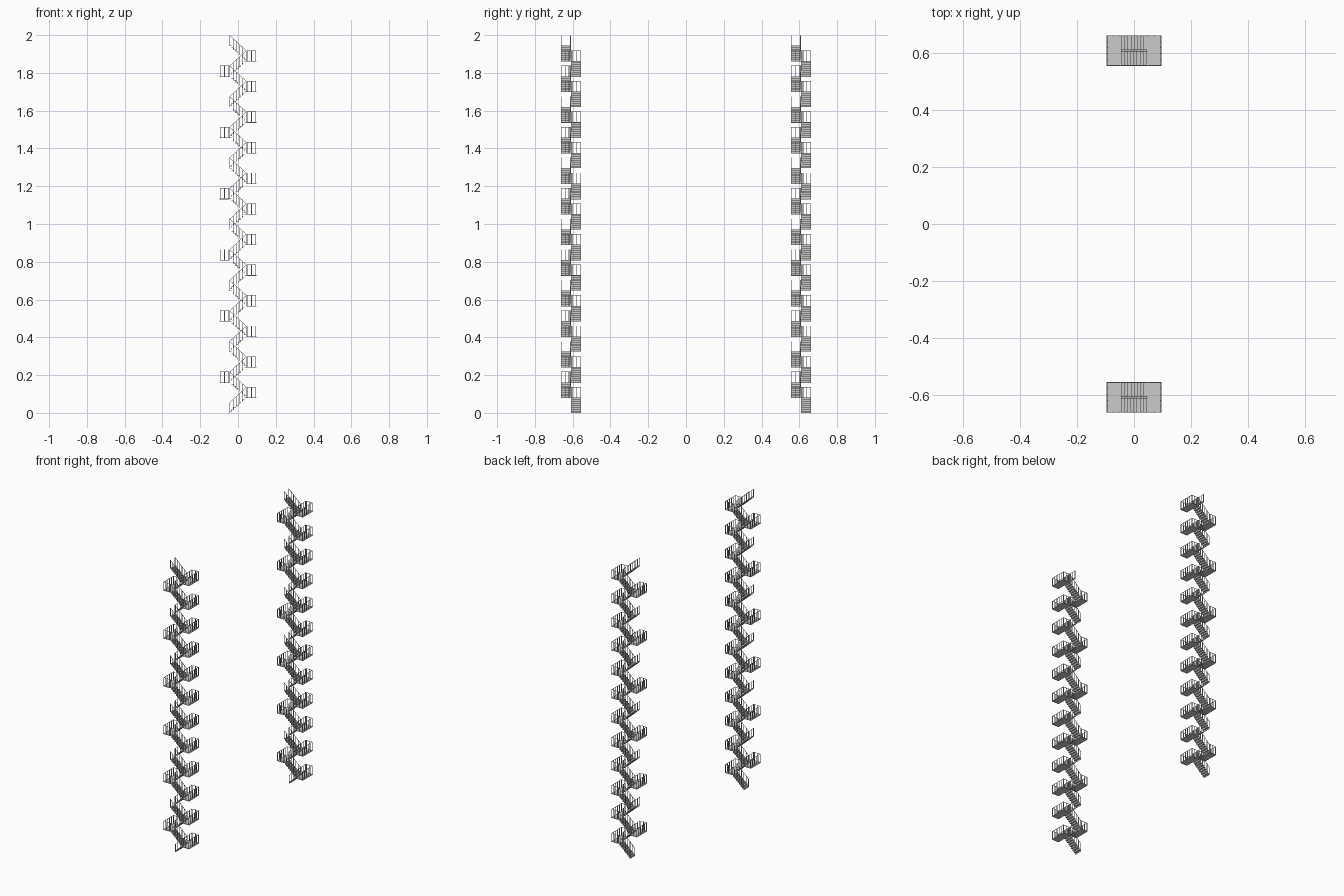
import bpy, bmesh
from mathutils import Vector, Matrix

if "Cube" in bpy.data.objects:
    bpy.data.objects.remove(bpy.data.objects["Cube"])

RISE, RUN = 0.081, 0.09          # one flight
FLIGHTS, STEPS = 24, 8
X0, X1 = RUN / 2, 0.097          # landing inner / outer edge
Y_IN, Y_OUT = 0.001, 0.0535      # flight edges from tower centreline
RAIL_H, T = 0.056, 0.003
BAR, POST = 0.002, 0.0032        # handrail and post thickness


def box(bm, lo, hi):
    lo, hi = Vector(lo), Vector(hi)
    m = Matrix.Translation((lo + hi) / 2) @ Matrix.Diagonal((*(hi - lo), 1))
    bmesh.ops.create_cube(bm, size=1, matrix=m)


def bar(bm, a, b):
    a, b = Vector(a), Vector(b)
    d = b - a
    m = (Matrix.Translation((a + b) / 2) @ d.to_track_quat('Z', 'Y').to_matrix().to_4x4()
         @ Matrix.Diagonal((BAR, BAR, d.length, 1)))
    bmesh.ops.create_cube(bm, size=1, matrix=m)


def railing(bm, a, b, count):
    """Handrail above the line a-b with evenly spaced posts."""
    a, b = Vector(a), Vector(b)
    up = Vector((0, 0, RAIL_H - BAR / 2))
    bar(bm, a + up, b + up)
    for i in range(count):
        p = a.lerp(b, i / (count - 1))
        box(bm, p - Vector((POST / 2, POST / 2, 0)), p + Vector((POST / 2, POST / 2, RAIL_H)))


def flight(bm, x_from, x_to, y0, y1, z):
    """Folded plate staircase: stepped top, stepped underside."""
    dx, dz = (x_to - x_from) / STEPS, RISE / STEPS
    s = 1 if dx > 0 else -1
    top, under = [], []
    for i in range(STEPS):
        x, h = x_from + i * dx, z + i * dz
        top += [(x, h), (x, h + dz)]
        under += [(x + s * T / 2, h if i == 0 else h - T / 2),
                  (x + s * T / 2, h + dz - T / 2)]
    top.append((x_to, z + RISE))
    under.append((x_to, z + RISE - T / 2))
    near, far = [[(bm.verts.new((x, y, h)), bm.verts.new((u, y, v)))
                  for (x, h), (u, v) in zip(top, under)] for y in (y0, y1)]
    for i in range(len(near) - 1):
        (a, b), (c, d) = near[i], near[i + 1]
        (e, f), (g, h) = far[i], far[i + 1]
        for q in ((a, c, d, b), (e, f, h, g), (a, e, g, c), (b, d, h, f)):
            bm.faces.new(q)
    for i in (0, -1):
        bm.faces.new((near[i][0], near[i][1], far[i][1], far[i][0]))


stairs, landings, rails = bmesh.new(), bmesh.new(), bmesh.new()

for k in range(FLIGHTS):
    z, side = k * RISE, 1 if k % 2 == 0 else -1
    x_from, x_to = -side * X0, side * X0
    ya, yb = sorted((side * Y_IN, side * Y_OUT))
    flight(stairs, x_from, x_to, ya, yb, z)
    for y in (ya + POST / 2, yb - POST / 2):
        railing(rails, (x_from + side * POST / 2, y, z),
                (x_to - side * POST / 2, y, z + RISE - 0.001), 6)

    # Landings: every right turn, every second left turn
    n = k + 1
    if n % 4 == 0:
        continue
    zt = n * RISE
    xa, xb = sorted((side * X0, side * X1))
    box(landings, (xa, -Y_OUT, zt - T), (xb, Y_OUT, zt))
    yo, xo, xi = Y_OUT - POST / 2, side * (X1 - 0.002 - POST / 2), side * (X0 + 0.005)
    railing(rails, (xo, -yo, zt), (xo, yo, zt), 6)
    for y in (-yo, yo):
        railing(rails, (xi, y, zt), (xo, y, zt), 3)

# Two identical towers, front and back
for name, bm in (("stair_flights", stairs), ("landings", landings), ("railings", rails)):
    bmesh.ops.recalc_face_normals(bm, faces=bm.faces)
    mesh = bpy.data.meshes.new(name)
    bm.to_mesh(mesh)
    bm.free()
    for place, y in (("front", -0.609), ("back", 0.609)):
        ob = bpy.data.objects.new(f"{place}_{name}", mesh)
        ob.location.y = y
        bpy.context.collection.objects.link(ob)
